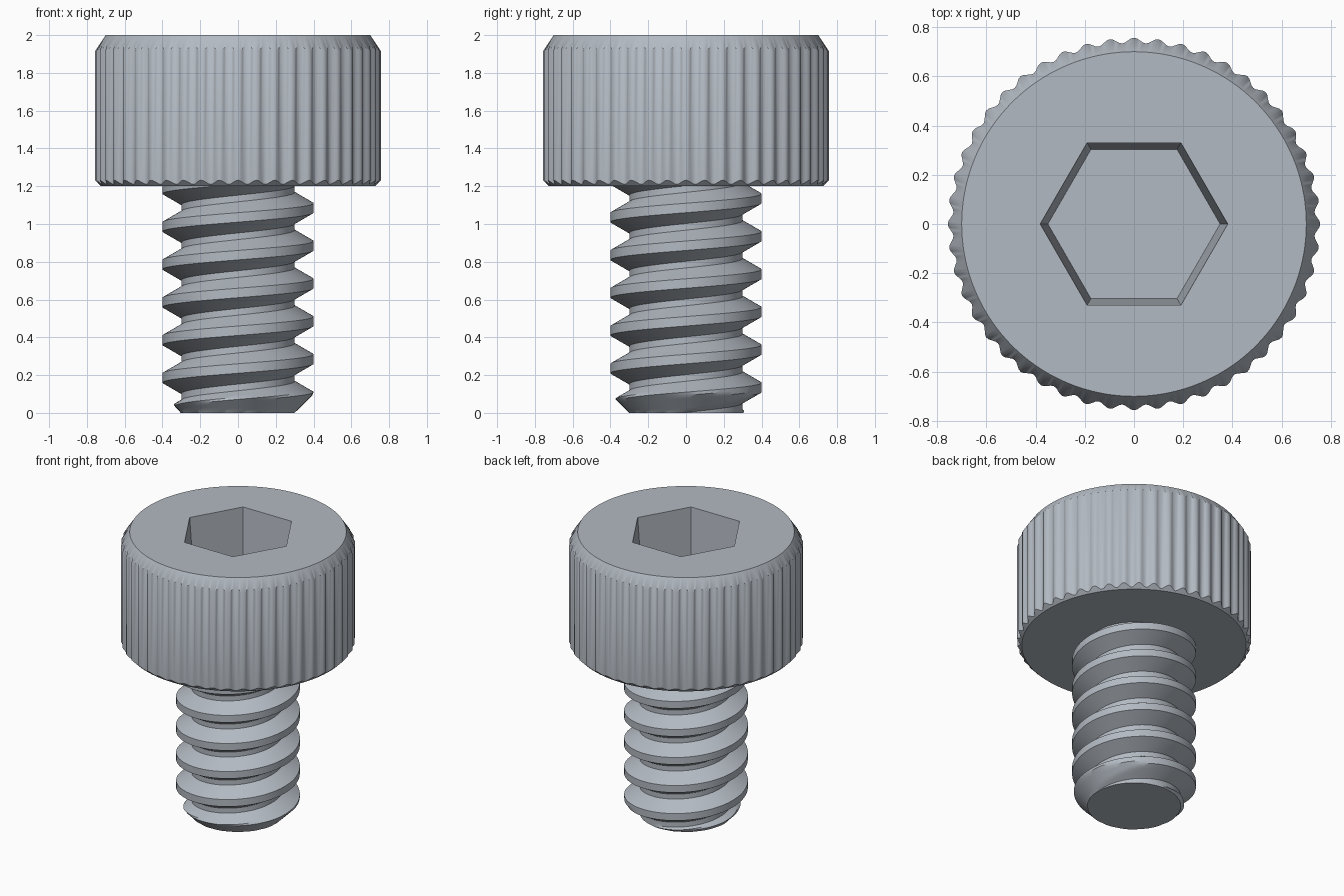
import bpy, bmesh, math

if "Cube" in bpy.data.objects:
    bpy.data.objects.remove(bpy.data.objects["Cube"])

steel = bpy.data.materials.new("steel_grey")
steel.diffuse_color = (0.45, 0.49, 0.54, 1.0)
steel.use_nodes = True
steel.node_tree.nodes["Principled BSDF"].inputs["Base Color"].default_value = steel.diffuse_color


def finish(bm, name, angle):
    """Turn a bmesh into a smooth-shaded object with crisp edges."""
    bmesh.ops.recalc_face_normals(bm, faces=bm.faces[:])
    mesh = bpy.data.meshes.new(name)
    bm.to_mesh(mesh)
    bm.free()
    mesh.materials.append(steel)
    obj = bpy.data.objects.new(name, mesh)
    bpy.context.collection.objects.link(obj)
    bpy.ops.object.select_all(action='DESELECT')
    obj.select_set(True)
    bpy.context.view_layer.objects.active = obj
    bpy.ops.object.shade_smooth_by_angle(angle=math.radians(angle))
    return obj


# ---- Head: lofted rings, knurled outside, hexagonal socket inside ----
RIDGES, PER_RIDGE = 48, 8
N = RIDGES * PER_RIDGE
HEAD_BASE, HEAD_TOP, SOCKET_FLOOR = 1.2, 2.0, 1.6
TOP_R, BASE_R = 0.70, 0.725


def knurl(a):
    return 0.746 + 0.011 * math.cos(RIDGES * a)


def hexagon(a, apothem):
    return apothem / math.cos(a % (math.pi / 3) - math.pi / 6)


rings = [
    lambda a: (BASE_R, HEAD_BASE),                                        # underside
    lambda a: (knurl(a), HEAD_BASE + max(0.002, knurl(a) - BASE_R)),      # lower chamfer
    lambda a: (knurl(a), HEAD_TOP - 1.5 * (knurl(a) - TOP_R)),            # upper chamfer
    lambda a: (TOP_R, HEAD_TOP),                                          # top rim
    lambda a: (hexagon(a, 0.33), HEAD_TOP),                               # socket mouth
    lambda a: (hexagon(a, 0.303), SOCKET_FLOOR),                          # socket floor
]
bm = bmesh.new()
loops = []
for ring in rings:
    loop = []
    for i in range(N):
        a = i * math.tau / N
        # avoid rounding to the wrong hexagon side at corners
        r, z = ring(a + 1e-7)
        loop.append(bm.verts.new((r * math.cos(a), r * math.sin(a), z)))
    loops.append(loop)
for lo, hi in zip(loops, loops[1:]):
    for i in range(N):
        j = (i + 1) % N
        bm.faces.new((lo[i], lo[j], hi[j], hi[i]))
bm.faces.new(loops[0][::-1])
bm.faces.new(loops[-1])
finish(bm, "socket_head", 42)

# ---- Threaded shank: a thread profile swept along a right-hand helix ----
PITCH, SEG = 0.2, 96
CREST_R, ROOT_R = 0.40, 0.30
CREST_Z = 0.085                      # height of a crest on the +x side
corners = [(-0.025, CREST_R), (0.025, CREST_R), (0.0825, ROOT_R),
           (0.1175, ROOT_R), (0.175, CREST_R)]
steps = [3, 5, 2, 5]
profile = []
for (z0, r0), (z1, r1), n in zip(corners, corners[1:], steps):
    profile += [(z0 + (z1 - z0) * k / n, r0 + (r1 - r0) * k / n) for k in range(n)]

bm = bmesh.new()
START, TURNS = -3, 10
columns = []
for j in range(SEG * TURNS + 1):
    a = j * math.tau / SEG
    base = CREST_Z + PITCH * (START + j / SEG)
    column = []
    for dz, r in profile:
        z = base + dz
        r = min(r, ROOT_R + max(z, 0.0))      # chamfered tip
        column.append(bm.verts.new((r * math.cos(a), r * math.sin(a), z)))
    columns.append(column)
for j in range(SEG * (TURNS - 1)):
    left = columns[j] + [columns[j + SEG][0]]
    right = columns[j + 1] + [columns[j + 1 + SEG][0]]
    for k in range(len(profile)):
        bm.faces.new((left[k], right[k], right[k + 1], left[k + 1]))

# trim both ends flat and cap them
for height, direction in ((0.0, -1), (1.21, 1)):
    cut = bmesh.ops.bisect_plane(
        bm, geom=bm.verts[:] + bm.edges[:] + bm.faces[:], dist=1e-6,
        plane_co=(0, 0, height), plane_no=(0, 0, direction), clear_outer=True)
    edges = [e for e in cut["geom_cut"]
             if isinstance(e, bmesh.types.BMEdge) and e.is_valid]
    bmesh.ops.edgeloop_fill(bm, edges=edges)
loose = [v for v in bm.verts if not v.link_faces]
bmesh.ops.delete(bm, geom=loose, context='VERTS')
finish(bm, "threaded_shank", 30)
